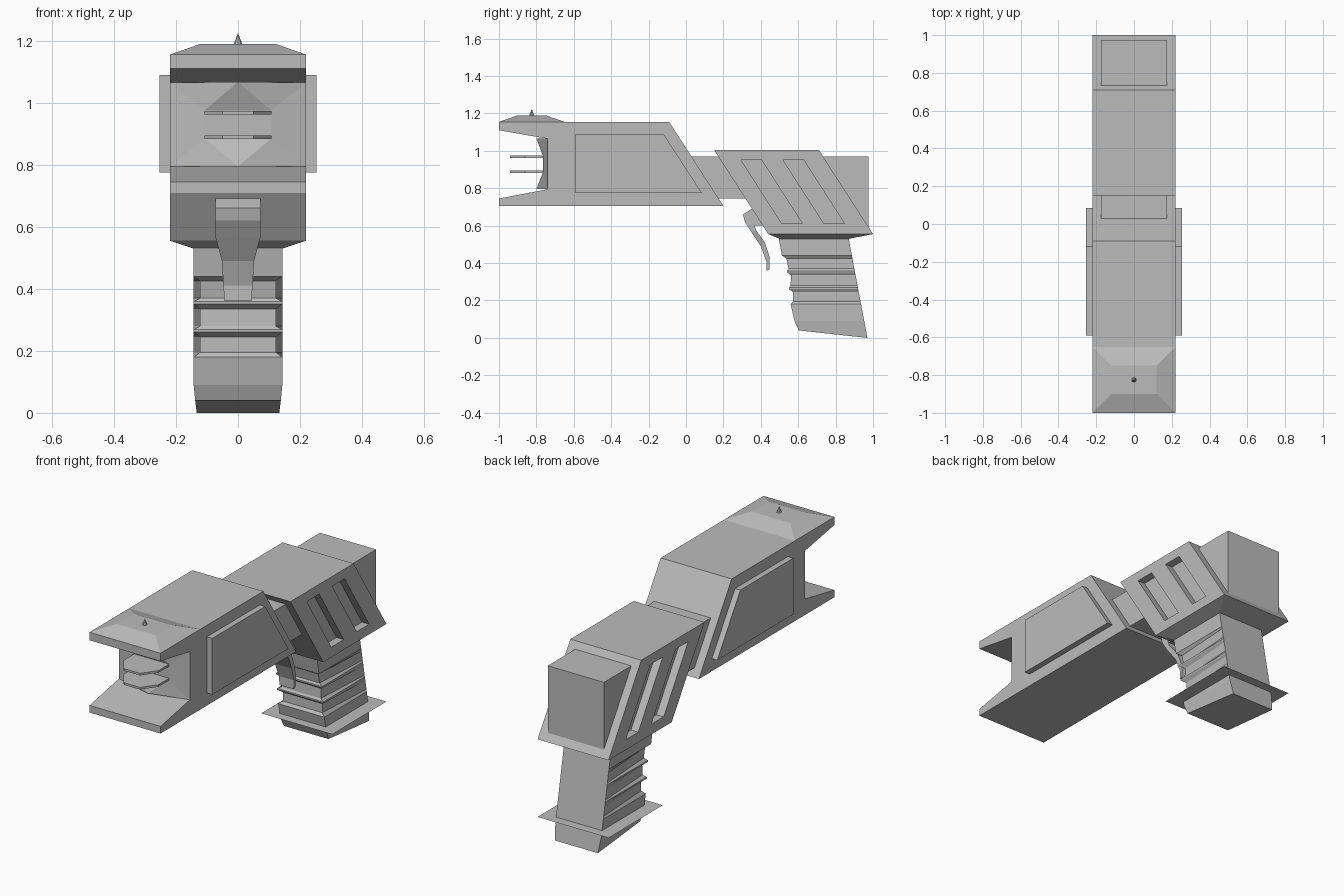
import bpy, bmesh

cube = bpy.data.objects.get("Cube")
if cube:
    bpy.data.objects.remove(cube, do_unlink=True)

grey = bpy.data.materials.new("plain grey")
grey.use_nodes = True
COLOUR = (0.5, 0.5, 0.5, 1)
grey.diffuse_color = COLOUR
grey.node_tree.nodes["Principled BSDF"].inputs["Base Color"].default_value = COLOUR


def make(name, bm):
    bmesh.ops.recalc_face_normals(bm, faces=bm.faces)
    mesh = bpy.data.meshes.new(name)
    bm.to_mesh(mesh)
    bm.free()
    mesh.materials.append(grey)
    obj = bpy.data.objects.new(name, mesh)
    bpy.context.collection.objects.link(obj)
    return obj


def loft(name, rings):
    """Skin a stack of equal-length point rings and cap both ends."""
    bm = bmesh.new()
    rows = [[bm.verts.new(p) for p in ring] for ring in rings]
    n = len(rows[0])
    for a, b in zip(rows, rows[1:]):
        for i in range(n):
            j = (i + 1) % n
            bm.faces.new((a[i], a[j], b[j], b[i]))
    bm.faces.new(rows[0])
    bm.faces.new(rows[-1])
    return make(name, bm)


def prism(name, profile, x0, x1):
    """Extrude a side (y, z) profile across x."""
    return loft(name, [[(x, y, z) for y, z in profile] for x in (x0, x1)])


def rect(y0, y1, z, hw):
    return [(-hw, y0, z), (hw, y0, z), (hw, y1, z), (-hw, y1, z)]


def box(name, y0, y1, z0, z1, hw):
    return loft(name, [rect(y0, y1, z0, hw), rect(y0, y1, z1, hw)])


W = 0.22

# Front housing with the open jaw
prism("front_housing", [(-1, 1.155), (-0.09, 1.155), (0.2, 0.705), (-1, 0.705),
                        (-1, 0.745), (-0.74, 0.795), (-0.74, 1.065), (-1, 1.11)], -W, W)

# Sight mount and pin on top
loft("sight_mount", [rect(-1, -0.65, 1.155, W), rect(-0.9, -0.75, 1.19, 0.12)])
bm = bmesh.new()
bmesh.ops.create_cone(bm, cap_ends=True, segments=8, radius1=0.014, radius2=0.001, depth=0.035)
bmesh.ops.translate(bm, verts=bm.verts, vec=(0, -0.825, 1.205))
make("sight_pin", bm)

# Faceted wall at the back of the jaw
bm = bmesh.new()
top, low = (bm.verts.new((0, -0.8, z)) for z in (1.067, 0.795))
side = {}
for s in (-1, 1):
    side[s] = [bm.verts.new(p) for p in (
        (s * W, -0.74, 1.065), (s * W, -0.74, 0.795),
        (s * 0.108, -0.765, 0.975), (s * 0.108, -0.765, 0.885))]
    a, b, c, d = side[s]
    for f in ((top, a, c), (a, b, d, c), (b, low, d)):
        bm.faces.new(f)
(a, b, c, d), (e, f, g, h) = side[-1], side[1]
for face in ((top, c, g), (c, d, h, g), (low, h, d), (top, e, a), (low, b, f), (a, e, f, b)):
    bm.faces.new(face)
make("jaw_wall", bm)

# Two flat contact blades
for name, z in (("upper_blade", 0.968), ("lower_blade", 0.889)):
    outline = [(-0.108, -0.76), (-0.108, -0.86), (-0.05, -0.94),
               (0.05, -0.94), (0.108, -0.86), (0.108, -0.76)]
    loft(name, [[(x, y, z + t) for x, y in outline] for t in (-0.006, 0.006)])

# Raised side panels
panel = [(-0.59, 1.09), (-0.12, 1.09), (0.085, 0.775), (-0.59, 0.775)]
for name, s in (("left_panel", 1), ("right_panel", -1)):
    prism(name, panel, s * 0.2, s * 0.253)

# Connecting neck and rear block
box("neck", 0, 0.32, 0.745, 0.97, 0.174)
box("rear_block", 0.7, 0.975, 0.57, 0.97, 0.174)

# Rear housing with slanted side slots
rear = prism("rear_housing", [(0.15, 1.005), (0.71, 1.005), (1, 0.555), (0.44, 0.555)], -W, W)
for y in (0.295, 0.52):
    slot = [(y, 0.95), (y + 0.11, 0.95), (y + 0.327, 0.612), (y + 0.217, 0.612)]
    for s in (-1, 1):
        cutter = prism("slot_cutter", slot, s * 0.175, s * 0.3)
        cutter.hide_render = True
        mod = rear.modifiers.new("slot", "BOOLEAN")
        mod.operation = "DIFFERENCE"
        mod.solver = "EXACT"
        mod.object = cutter
        bpy.context.view_layer.update()
        cut = bpy.data.meshes.new_from_object(
            rear.evaluated_get(bpy.context.evaluated_depsgraph_get()))
        rear.modifiers.clear()
        rear.data = cut
        bpy.data.objects.remove(cutter, do_unlink=True)

# Tapered collar under the rear housing
loft("collar", [rect(0.44, 1, 0.555, W), rect(0.5, 0.87, 0.53, 0.145)])

# Grip: grooves cut the front and fade out towards the flat back
HW = 0.143
stations = [(0.535, 0.495, HW), (0.44, 0.513, HW), (0.425, 0.537, 0.122)]
for z in (0.355, 0.265):
    y = 0.54 + (0.355 - z) * 0.12
    stations += [(z + 0.015, y + 0.008, 0.122), (z + 0.004, y, HW),
                 (z - 0.004, y, HW), (z - 0.02, y + 0.022, 0.122)]
stations += [(0.195, 0.572, 0.122), (0.18, 0.56, HW), (0.09, 0.58, HW), (0.04, 0.603, 0.138)]
rings = []
for z, y, hw in stations:
    zb = z if z > 0.1 else (z - 0.04) * 1.1 + 0.035
    zb = max(zb, 0) if z > 0.05 else 0
    yb = 0.87 + 0.1 * (0.53 - zb) / 0.53
    back = HW if z > 0.05 else 0.133
    rings.append([(-hw, y, z), (hw, y, z), (back, yb, zb), (-back, yb, zb)])
loft("grip", rings)

# Thin flat plate around the grip base
bm = bmesh.new()
bm.faces.new([bm.verts.new(p) for p in rect(0.52, 1, 0.12, W)])
make("base_plate", bm)

# Curved trigger: front and back edge with half width at each step
trigger = [((0.355, 0.692), (0.36, 0.688), 0.072), ((0.305, 0.66), (0.362, 0.63), 0.072),
           ((0.315, 0.62), (0.365, 0.605), 0.072), ((0.35, 0.565), (0.375, 0.575), 0.072),
           ((0.4, 0.49), (0.422, 0.51), 0.052), ((0.43, 0.41), (0.448, 0.43), 0.047),
           ((0.43, 0.36), (0.446, 0.365), 0.044)]
loft("trigger", [[(-w, *f), (w, *f), (w, *b), (-w, *b)] for f, b, w in trigger])
box("trigger_mount", 0.34, 0.42, 0.6, 0.68, 0.07)
